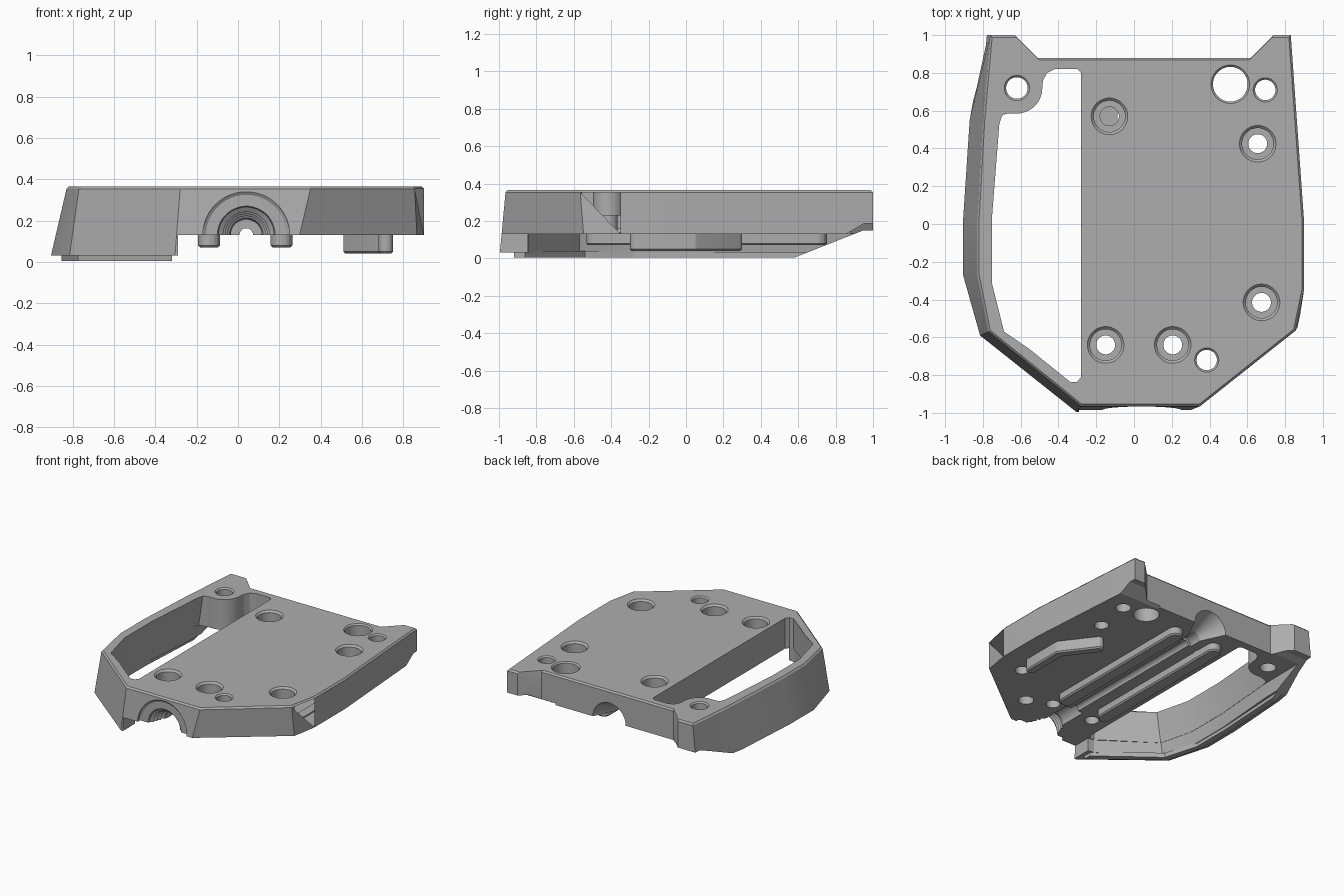
import bpy, bmesh, math
from mathutils import Vector

if "Cube" in bpy.data.objects:
    bpy.data.objects.remove(bpy.data.objects["Cube"], do_unlink=True)

grey = bpy.data.materials.new("matte grey")
grey.use_nodes = True
grey.diffuse_color = (0.42, 0.42, 0.42, 1)
grey.node_tree.nodes["Principled BSDF"].inputs["Base Color"].default_value = (0.42, 0.42, 0.42, 1)


def loft(name, rings):
    """Closed solid through rings that hold equal numbers of points."""
    bm = bmesh.new()
    loops = [[bm.verts.new(p) for p in ring] for ring in rings]
    n = len(loops[0])
    for lo, hi in zip(loops, loops[1:]):
        for i in range(n):
            j = (i + 1) % n
            bm.faces.new((lo[i], lo[j], hi[j], hi[i]))
    bm.faces.new(loops[0][::-1])
    bm.faces.new(loops[-1])
    bmesh.ops.recalc_face_normals(bm, faces=bm.faces)
    mesh = bpy.data.meshes.new(name)
    bm.to_mesh(mesh)
    bm.free()
    mesh.materials.append(grey)
    obj = bpy.data.objects.new(name, mesh)
    bpy.context.collection.objects.link(obj)
    return obj


def level(points, z, scale=1.0):
    return [(x * scale, y * scale, z) for x, y in points]


def turned(name, centre, profile, along_y=False, n=40):
    """Turned solid from (radius, position) pairs, about z or y."""
    rings = []
    for r, h in profile:
        ring = []
        for i in range(n):
            a = 2 * math.pi * (i + 0.5) / n
            u, v = r * math.cos(a), r * math.sin(a)
            ring.append((centre[0] + u, h, centre[1] + v) if along_y
                        else (centre[0] + u, centre[1] + v, h))
        rings.append(ring)
    return loft(name, rings)


def across(name, x0, x1, yz):
    return loft(name, [[(x, y, z) for y, z in yz] for x in (x0, x1)])


def cut(obj, cutter, keep=False):
    cutter.hide_render = True
    mod = obj.modifiers.new("cut", 'BOOLEAN')
    mod.operation, mod.solver, mod.object = 'DIFFERENCE', 'EXACT', cutter
    bpy.context.view_layer.objects.active = obj
    bpy.ops.object.modifier_apply(modifier=mod.name)
    if not keep:
        bpy.data.objects.remove(cutter, do_unlink=True)


def rib(name, a, b, r, z0, z1, n=12):
    """Bar with round ends and a small chamfer at its lower edge."""
    a, b = Vector(a), Vector(b)
    start = math.atan2(b.y - a.y, b.x - a.x) - math.pi / 2

    def outline(rad):
        pts = []
        for end, first in ((b, start), (a, start + math.pi)):
            for i in range(n + 1):
                t = first + math.pi * i / n
                pts.append((end.x + rad * math.cos(t), end.y + rad * math.sin(t)))
        return pts
    return loft(name, [level(outline(r - 0.01), z0), level(outline(r), z0 + 0.01),
                       level(outline(r), z1)])


TOP, UNDER, RIM = 0.365, 0.13, 0.03

# Cover shell, flaring out toward the bottom
back = [(0.83, 1), (0.74, 1), (0.62, 0.88), (-0.51, 0.88), (-0.63, 1)]
upper = [(-0.76, 1), (-0.80, 0.55), (-0.83, 0.02), (-0.83, -0.27), (-0.77, -0.57),
         (-0.28, -0.965), (0.35, -0.965), (0.855, -0.565), (0.90, -0.35), (0.90, 0.02)] + back
lower = [(-0.79, 1), (-0.87, 0.55), (-0.905, 0.02), (-0.905, -0.27), (-0.815, -0.59),
         (-0.305, -0.995), (0.275, -0.995), (0.87, -0.54), (0.90, -0.35), (0.90, 0.02)] + back
cover = loft("cover_shell", [level(lower, RIM), level(upper, TOP - 0.012),
                             level(upper, TOP, 0.988)])

# Hollow under the plate, leaving the deep side wall standing
wall = [(-0.71, 1.1), (-0.715, 0.53), (-0.755, 0.02), (-0.755, -0.31), (-0.69, -0.57),
        (-0.34, -0.84), (-0.29, -0.845), (-0.29, -1.1), (1.1, -1.1), (1.1, 1.1)]


def leaned(points, z):
    lean = 0.05 * (TOP - z) / (TOP - RIM)
    return [(x - (lean if x < -0.68 else 0), y, z) for x, y in points]


cut(cover, loft("hollow", [leaned(wall, -0.1), leaned(wall, UNDER)]))

# Long side opening with a scalloped corner round the screw boss
boss = (-0.62, 0.72)
scallop = [(boss[0] + 0.135 * math.cos(math.radians(a)),
            boss[1] + 0.135 * math.sin(math.radians(a))) for a in range(-95, 1, 12)]
opening = [(-0.28, 0.80), (-0.28, -0.81), (-0.30, -0.835), (-0.335, -0.838), (-0.688, -0.57),
           (-0.753, -0.31), (-0.753, 0.02), (-0.713, 0.53), (-0.70, 0.57), (-0.665, 0.585)]
opening += scallop + [(-0.482, 0.76), (-0.46, 0.80), (-0.42, 0.82), (-0.30, 0.82)]
cut(cover, loft("side_opening", [leaned(opening, 0.1), leaned(opening, 0.5)]))

# Bottom lip of the side wall
lip_out = [(-0.82, 0.66), (-0.855, 0.02), (-0.855, -0.26), (-0.775, -0.56), (-0.32, -0.92)]
lip_in = [(-0.32, -0.86), (-0.735, -0.54), (-0.81, -0.28), (-0.81, 0.02), (-0.775, 0.66)]
lip = loft("wall_lip", [level(lip_out + lip_in, z) for z in (0.004, RIM + 0.01)])

# Sloped underside toward the back corners
slope = across("wall_slope", -1.1, -0.45,
               [(0.57, 0), (0.95, 0.15), (1.1, 0.15), (1.1, -0.2), (0.57, -0.2)])
cut(lip, slope, keep=True)
cut(cover, slope)
cut(cover, across("corner_slope", 0.5, 1.1,
                  [(0.84, 0.12), (0.95, 0.185), (1.1, 0.185), (1.1, 0.0), (0.84, 0.0)]))

# Plain through holes
for x, y, r in ((*boss, 0.057), (0.51, 0.74, 0.092), (0.695, 0.71, 0.054), (0.385, -0.72, 0.054)):
    cut(cover, turned("hole", (x, y), [(r, -0.1), (r, TOP - 0.01), (r + 0.02, TOP + 0.01)]))

# Counterbored screw holes
for spot in ((-0.13, 0.57), (0.655, 0.425), (0.675, -0.415), (0.205, -0.64), (-0.15, -0.64)):
    cut(cover, turned("screw_hole", spot,
                      [(0.05, 0.0), (0.05, 0.23), (0.083, 0.23),
                       (0.083, TOP - 0.014), (0.111, TOP + 0.014)]))

# Tube channel: front recess, threaded mouth, bore and back funnel
channel = [(0.21, -1.1), (0.21, -0.965), (0.195, -0.955), (0.14, -0.955)]
for i in range(4):
    y = -0.94 + 0.03 * i
    channel += [(0.135 - 0.01 * i, y), (0.112 - 0.01 * i, y + 0.015)]
channel += [(0.075, -0.81), (0.075, -0.6), (0.033, -0.6), (0.033, 0.6),
            (0.055, 0.6), (0.055, 0.7), (0.14, 0.88), (0.16, 0.92)]
cut(cover, turned("tube_channel", (0.04, UNDER), channel, along_y=True))

# Ribs under the plate
parts = [cover, lip]
for name, x in (("left_channel_rib", 0.21), ("right_channel_rib", -0.14)):
    parts.append(rib(name, (x, -0.48), (x, 0.70), 0.053, 0.07, UNDER + 0.01))
parts.append(rib("straight_stop_rib", (0.715, -0.265), (0.715, 0.04), 0.035, 0.04, UNDER + 0.01))
parts.append(rib("angled_stop_rib", (0.715, 0.04), (0.545, 0.265), 0.035, 0.04, UNDER + 0.01))

bpy.ops.object.select_all(action='DESELECT')
for part in parts:
    part.select_set(True)
bpy.context.view_layer.objects.active = cover
bpy.ops.object.shade_smooth_by_angle(angle=math.radians(15))
